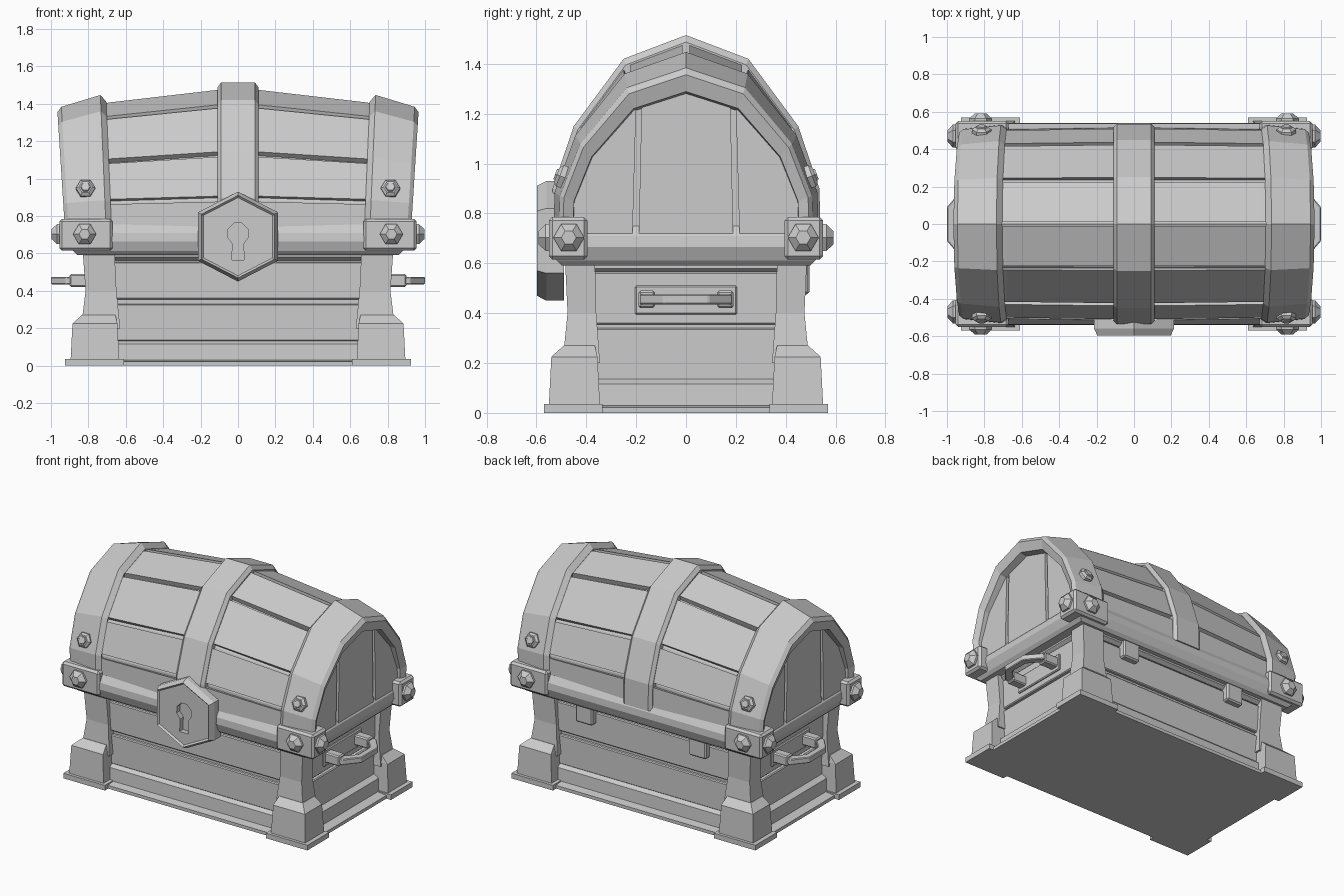
import bpy, bmesh
from math import sin, cos, pi
from mathutils import Vector

if "Cube" in bpy.data.objects:
    bpy.data.objects.remove(bpy.data.objects["Cube"])


def loft(name, rings, mirror="", bevel=0):
    """Skin closed rings of points, cap both ends, optionally mirror about the origin."""
    bm = bmesh.new()
    vs = [[bm.verts.new(p) for p in r] for r in rings]
    n = len(vs[0])
    for a, b in zip(vs, vs[1:]):
        for i in range(n):
            j = (i + 1) % n
            bm.faces.new((a[i], a[j], b[j], b[i]))
    bm.faces.new(vs[0])
    bm.faces.new(vs[-1])
    bmesh.ops.recalc_face_normals(bm, faces=bm.faces)
    me = bpy.data.meshes.new(name)
    bm.to_mesh(me)
    bm.free()
    ob = bpy.data.objects.new(name, me)
    bpy.context.collection.objects.link(ob)
    if bevel:
        m = ob.modifiers.new("Bevel", 'BEVEL')
        m.width, m.segments = bevel, 1
    if mirror:
        m = ob.modifiers.new("Mirror", 'MIRROR')
        m.use_axis = ["X" in mirror, "Y" in mirror, False]
    return ob


def rect(x0, x1, y0, y1, z):
    return [(x0, y0, z), (x1, y0, z), (x1, y1, z), (x0, y1, z)]


def box(name, x0, x1, y0, y1, z0, z1, mirror="", bevel=0):
    return loft(name, [rect(x0, x1, y0, y1, z0), rect(x0, x1, y0, y1, z1)], mirror, bevel)


def stack(name, levels, mirror=""):
    """Centred rectangles (half width, half depth) at each height."""
    return loft(name, [rect(-x, x, -y, y, z) for z, x, y in levels], mirror)


# Half cross-section of the lid, front bottom to ridge
BASE = 0.72
HALF = [(-.54, .72), (-.535, .9), (-.45, 1.15), (-.25, 1.42), (0, 1.515)]
FULL = HALF + [(-y, z) for y, z in HALF[-2::-1]]


def arch(name, section, path=FULL, mirror="", flare=0):
    """Sweep a section of (x, y scale, z scale) points over the lid curve."""
    rings = []
    for y, z in path:
        f = 1 + flare * (z - BASE)
        rings.append([(x * f, y * s, BASE + (z - BASE) * k) for x, s, k in section])
    return loft(name, rings, mirror)


def stud(name, loc, direction, levels, mirror="XY"):
    """Hexagonal stud; levels are (radius, height)."""
    q = Vector(direction).to_track_quat('Z', 'Y')
    rings = [[Vector(loc) + q @ Vector((r * cos(i * pi / 3), r * sin(i * pi / 3), h))
              for i in range(6)] for r, h in levels]
    return loft(name, rings, mirror)


# Base plate with sloping bottom rail
stack("base_rail", [(0, .89, .535), (.022, .89, .535), (.03, .825, .48),
                    (.115, .82, .475), (.145, .77, .43)])
box("corner_plate", .61, .925, .335, .57, 0, .035, "XY")

# Body core, planks and top rail
box("body_core", -.76, .76, -.43, .43, .03, .62)
for z0, z1 in ((.13, .33), (.355, .555)):
    box("body_long_plank", -.68, .68, .42, .452, z0, z1, "Y", .006)
    box("body_end_plank", .75, .785, -.37, .37, z0, z1 + .01, "X", .006)
stack("body_top_rail", [(.562, .775, .445), (.58, .80, .47), (.61, .80, .47)])

# Corner posts and feet
loft("corner_post", [rect(.63, .84, .345, .495, .2), rect(.65, .815, .36, .475, .40),
                     rect(.66, .83, .365, .485, .61)], "XY")
loft("corner_foot", [rect(.635, .895, .345, .55, .03), rect(.645, .885, .355, .54, .225),
                     rect(.655, .835, .365, .49, .27)], "XY")

# End handles with mounting plates
box("handle_plate", .77, .797, -.205, .205, .395, .51, "X", .006)
box("handle_mount", .78, .90, .125, .19, .42, .49, "XY", .008)
outer = [(.79, .185), (.92, .185), (1.0, .09)]
inner = [(.955, .065), (.895, .13), (.79, .13)]
half = outer + [(1.0, -.09), (.92, -.185), (.79, -.185)]
u_shape = half + [(x, -y) for x, y in inner[::-1]] + inner
loft("handle", [[(x, y, z) for x, y in u_shape] for z in (.435, .475)], "X", .005)

# Hinge blocks on the back
for x in (-.43, .43):
    box("hinge_block", x - .065, x + .065, .42, .495, .475, .62, bevel=.01)

# Lid rim
stack("lid_rim", [(.592, .86, .50), (.612, .88, .52), (.665, .905, .54),
                  (.71, .90, .537), (.755, .865, .51)])

# Lid core
core = [(-.87, .90, .795), (-.1, .905, .915), (.1, .905, .915), (.87, .90, .795)]
loft("lid_core", [[(x, y * s, BASE + (z - BASE) * k) for y, z in FULL] for x, s, k in core])

# Lid planks: one per flat of the curve, with gaps between
plank = [(.08, .89, .90), (.08, .955, .955), (.115, .96, .955),
         (.68, .945, .872), (.74, .94, .86), (.74, .89, .80)]
for a, b in zip(HALF, HALF[1:]):
    a, b = Vector(a), Vector(b)
    d = (b - a).normalized() * .016
    arch("lid_plank", plank, [a + d, b - d], "XY")

# Iron bands over the lid
arch("centre_band", [(-.11, .9, .9), (-.11, .965, .965), (-.09, 1, 1),
                     (.09, 1, 1), (.11, .965, .965), (.11, .9, .9)])
arch("end_band", [(.70, .86, .76), (.675, .945, .87), (.705, .985, .915),
                  (.905, .945, .835), (.925, .915, .80), (.905, .84, .715), (.83, .83, .70)],
     mirror="X", flare=.055)

# Lid end panels: three upright planks
mid = [(-.19, .69), (.19, .69), (.178, 1.24), (0, 1.31), (-.178, 1.24)]
side = [(.215, .69), (.475, .69), (.465, .87), (.39, 1.04), (.20, 1.235)]
for name, poly, m in (("lid_end_middle_plank", mid, "X"), ("lid_end_side_plank", side, "XY")):
    loft(name, [[(x, y, z) for y, z in poly] for x in (.85, .893)], m)

# Corner brackets and studs
box("corner_bracket", .67, .955, .395, .55, .615, .785, "XY", .014)
big = [(.062, 0), (.062, .015), (.03, .044)]
stud("bracket_front_stud", (.82, .548, .703), (0, 1, 0), big)
stud("bracket_end_stud", (.953, .47, .703), (1, 0, 0), big)
stud("band_stud", (.815, .485, .943), (0, .94, .35),
     [(.052, -.02), (.052, .022), (.036, .035), (.028, .035), (.024, .042)])

# Hexagonal lock with keyhole
HEX = [(0, .24), (.213, .13), (.213, -.13), (0, -.24), (-.213, -.13), (-.213, .13)]
lock = loft("lock_plate", [[(x * s, y, .69 + z * s) for x, z in HEX]
                           for y, s in ((-.49, 1), (-.56, 1), (-.597, .92), (-.585, .87))])
hole = [(.058 * cos(t), .705 + .062 * sin(t)) for t in
        [-pi / 3 + i * (5 * pi / 3) / 7 for i in range(8)]] + [(-.033, .565), (.033, .565)]
cutter = loft("keyhole_cutter", [[(x, y, z) for x, z in hole] for y in (-.7, -.55)])
cutter.hide_render = True
cutter.hide_viewport = True
cut = lock.modifiers.new("Keyhole", 'BOOLEAN')
cut.operation, cut.object, cut.solver = 'DIFFERENCE', cutter, 'EXACT'
